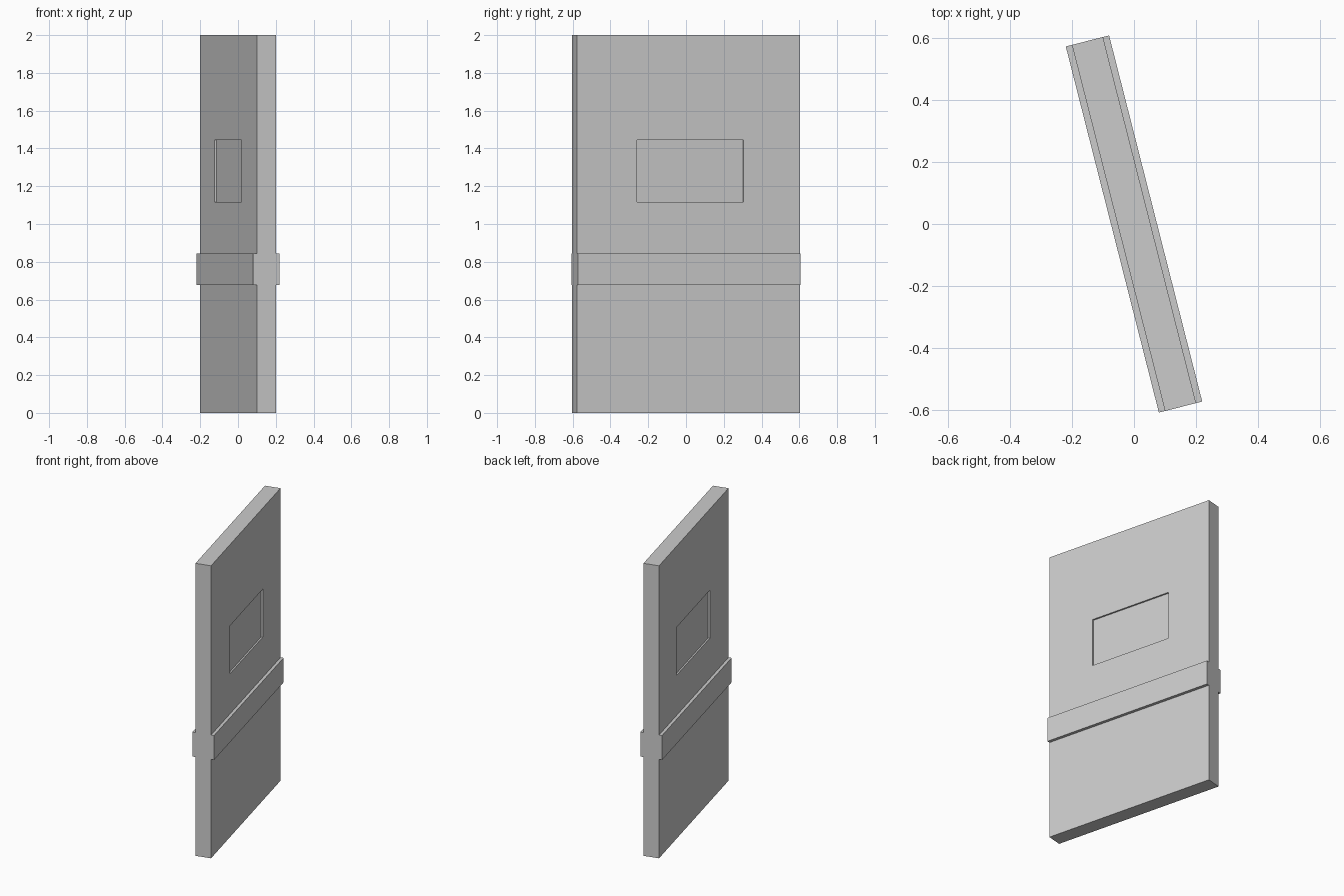
import bpy, bmesh, math
from mathutils import Matrix

if "Cube" in bpy.data.objects:
    bpy.data.objects.remove(bpy.data.objects["Cube"])

LENGTH, HALF_T, BAND_T, HEIGHT = 1.217, 0.0515, 0.072, 2.0
BAND_LOW, BAND_HIGH = 0.676, 0.843
WIN_Y, WIN_Z, DEPTH = (-0.28, 0.30), (1.117, 1.445), 0.011
TURN = Matrix.Rotation(math.radians(14.27), 4, 'Z')


def add_object(name, bm):
    bmesh.ops.recalc_face_normals(bm, faces=bm.faces[:])
    mesh = bpy.data.meshes.new(name)
    bm.to_mesh(mesh)
    bm.free()
    obj = bpy.data.objects.new(name, mesh)
    bpy.context.collection.objects.link(obj)
    obj.matrix_world = TURN
    return obj


# Door panel with its raised band: end profile extruded along the width
side = [(HALF_T, 0), (HALF_T, BAND_LOW), (BAND_T, BAND_LOW),
        (BAND_T, BAND_HIGH), (HALF_T, BAND_HIGH), (HALF_T, HEIGHT)]
profile = side + [(-x, z) for x, z in reversed(side)]
bm = bmesh.new()
face = bm.faces.new([bm.verts.new((x, -LENGTH / 2, z)) for x, z in profile])
ext = bmesh.ops.extrude_face_region(bm, geom=[face])
verts = [g for g in ext["geom"] if isinstance(g, bmesh.types.BMVert)]
bmesh.ops.translate(bm, verts=verts, vec=(0, LENGTH, 0))
door = add_object("door_panel", bm)

# Shallow window recesses on both faces
bm = bmesh.new()
for sign in (-1, 1):
    centre = (sign * HALF_T, sum(WIN_Y) / 2, sum(WIN_Z) / 2)
    size = (2 * DEPTH, WIN_Y[1] - WIN_Y[0], WIN_Z[1] - WIN_Z[0])
    bmesh.ops.create_cube(bm, size=1.0, matrix=Matrix.Translation(centre)
                          @ Matrix.Diagonal((*size, 1)))
cutter = add_object("window_cutter", bm)
cutter.hide_render = True
mod = door.modifiers.new("window_recess", 'BOOLEAN')
mod.operation = 'DIFFERENCE'
mod.solver = 'EXACT'
mod.object = cutter
bpy.context.view_layer.objects.active = door
bpy.ops.object.modifier_apply(modifier=mod.name)
bpy.data.objects.remove(cutter)
